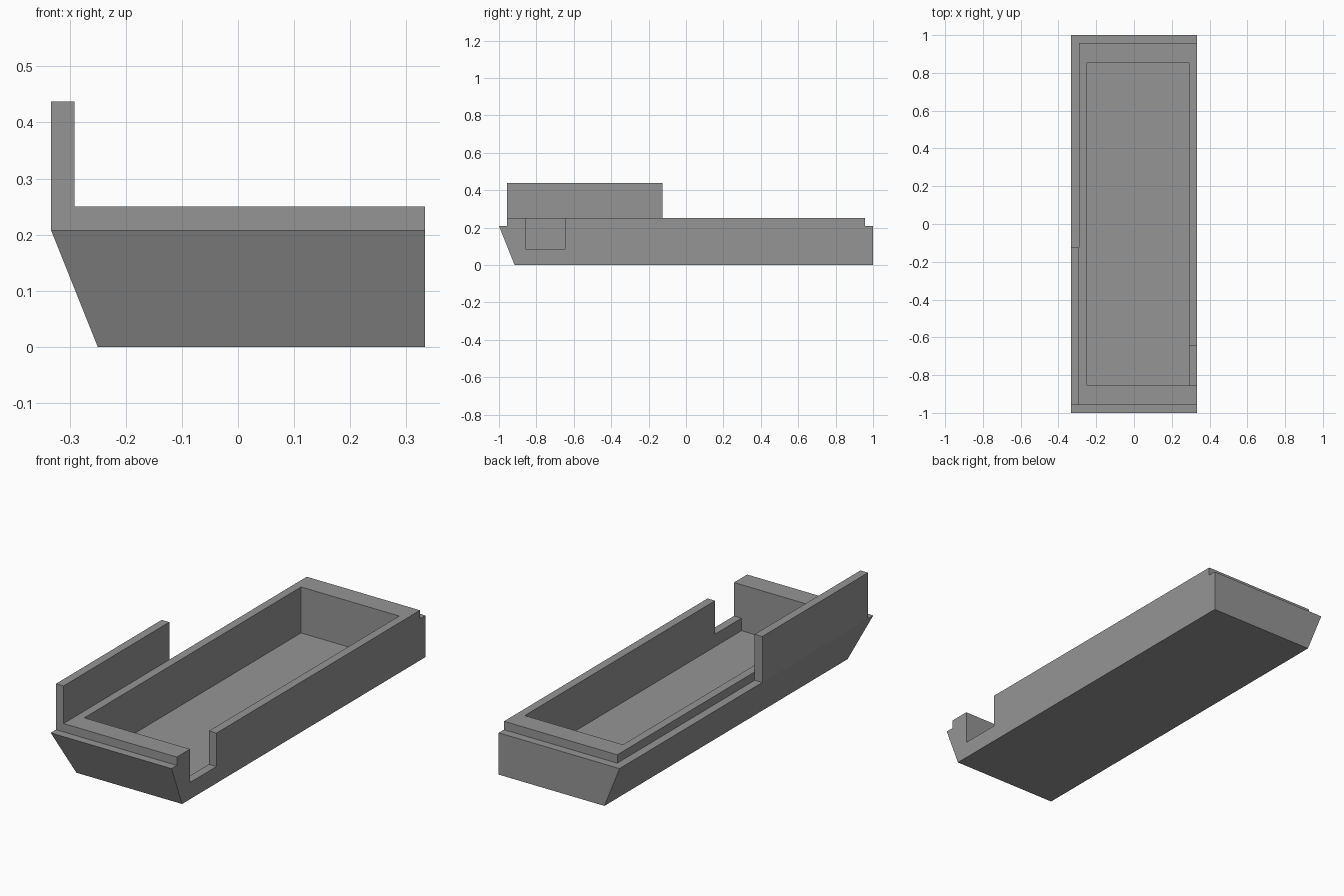
import bpy

if "Cube" in bpy.data.objects:
    bpy.data.objects.remove(bpy.data.objects["Cube"])

U = 1 / 24  # design unit: the tray is 48 units long

grey = bpy.data.materials.new("mid grey")
grey.diffuse_color = (0.3, 0.3, 0.3, 1)
grey.use_nodes = True
grey.node_tree.nodes["Principled BSDF"].inputs["Base Color"].default_value = grey.diffuse_color


def block(name, x, y, z, bottom_x=None, bottom_y=None):
    """Box from (min, max) ranges in units; the bottom may have its own footprint."""
    bx, by = bottom_x or x, bottom_y or y
    verts = []
    for (xr, yr, h) in ((bx, by, z[0]), (x, y, z[1])):
        verts += [(xr[i] * U, yr[j] * U, h * U) for i, j in ((0, 0), (1, 0), (1, 1), (0, 1))]
    faces = [(3, 2, 1, 0), (4, 5, 6, 7)]
    faces += [(i, (i + 1) % 4, (i + 1) % 4 + 4, i + 4) for i in range(4)]
    mesh = bpy.data.meshes.new(name)
    mesh.from_pydata(verts, [], faces)
    mesh.materials.append(grey)
    obj = bpy.data.objects.new(name, mesh)
    bpy.context.collection.objects.link(obj)
    return obj


def combine(target, other, operation):
    """Apply a boolean to the target and discard the helper."""
    mod = target.modifiers.new(operation.lower(), 'BOOLEAN')
    mod.operation = operation
    mod.solver = 'EXACT'
    mod.object = other
    bpy.context.view_layer.objects.active = target
    bpy.ops.object.modifier_apply(modifier=mod.name)
    bpy.data.objects.remove(other)


# Hull with bevelled front and left sides
tray = block("tray", (-8, 8), (-24, 24), (0, 5), bottom_x=(-6, 8), bottom_y=(-22, 24))

# Raised rim, stepped in on the front, back and left
combine(tray, block("rim", (-7, 8), (-23, 23), (5, 6)), 'UNION')

# Tall guard wall on the left
combine(tray, block("guard_wall", (-8, -7), (-23, -3), (5, 10.5)), 'UNION')

# Deep inner cavity
combine(tray, block("cavity_cutter", (-6, 7), (-20.5, 20.5), (0.5, 8)), 'DIFFERENCE')

# Notch through the right wall
combine(tray, block("notch_cutter", (6.5, 9), (-20.5, -15.5), (2, 8)), 'DIFFERENCE')
